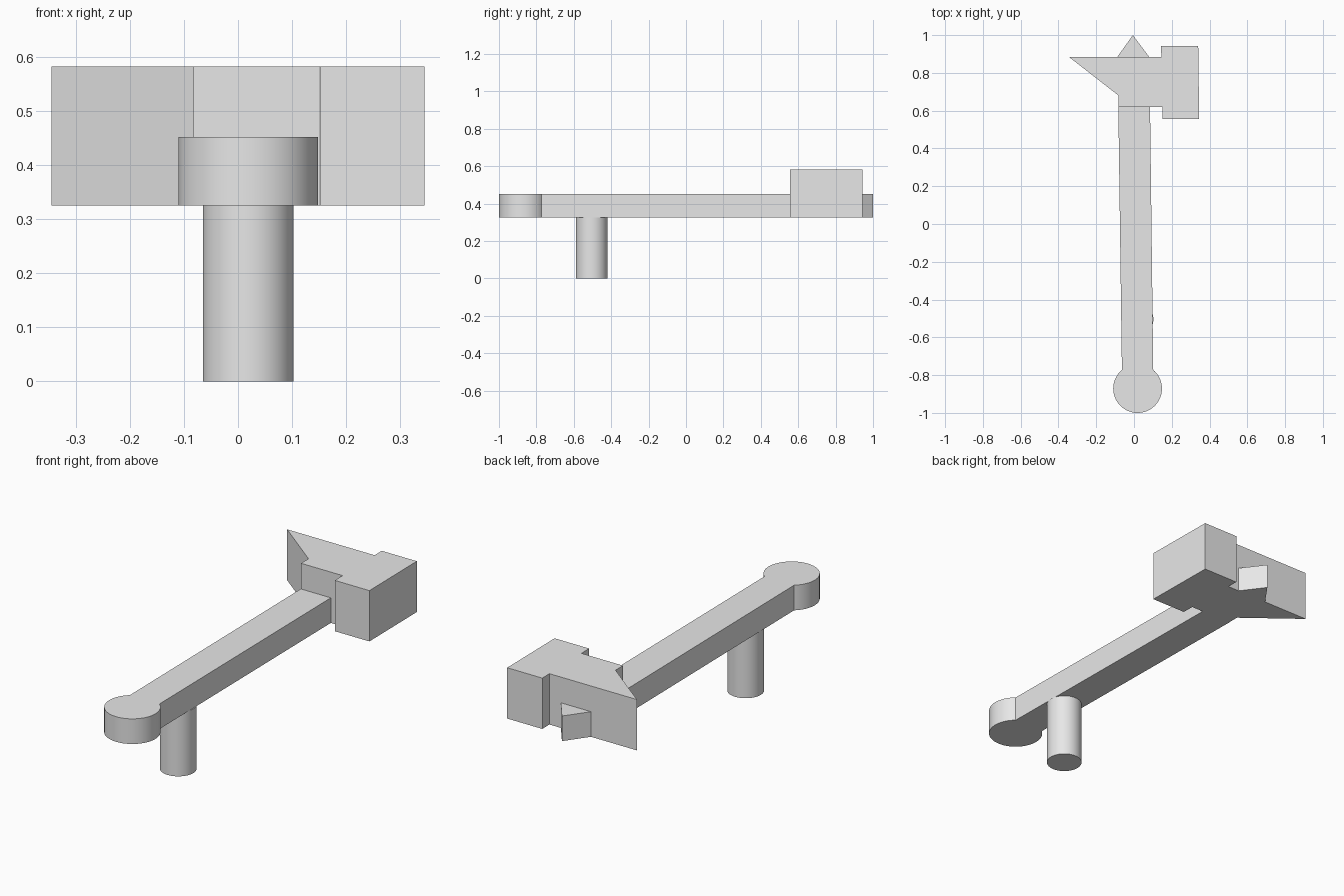
import bpy, bmesh
from math import cos, sin, radians

cube = bpy.data.objects.get("Cube")
if cube:
    bpy.data.objects.remove(cube, do_unlink=True)

grey = bpy.data.materials.new("plain grey")
grey.use_nodes = True
GREY = (0.8, 0.8, 0.8, 1)
grey.diffuse_color = GREY
grey.node_tree.nodes["Principled BSDF"].inputs["Base Color"].default_value = GREY

BASE, SHAFT_TOP, HEAD_TOP = 0.325, 0.452, 0.582


def arc(cx, cy, r, start, end, steps):
    """Points along a circular arc, angles in degrees."""
    angles = [radians(start + (end - start) * i / steps) for i in range(steps + 1)]
    return [(cx + r * cos(a), cy + r * sin(a)) for a in angles]


def extrude(name, outline, bottom, top):
    """Raise a flat outline into a solid."""
    bm = bmesh.new()
    face = bm.faces.new([bm.verts.new((x, y, bottom)) for x, y in outline])
    raised = bmesh.ops.extrude_face_region(bm, geom=[face])["geom"]
    verts = [v for v in raised if isinstance(v, bmesh.types.BMVert)]
    bmesh.ops.translate(bm, verts=verts, vec=(0, 0, top - bottom))
    bmesh.ops.recalc_face_normals(bm, faces=bm.faces)
    mesh = bpy.data.meshes.new(name)
    bm.to_mesh(mesh)
    bm.free()
    mesh.materials.append(grey)
    obj = bpy.data.objects.new(name, mesh)
    bpy.context.collection.objects.link(obj)
    bpy.ops.object.select_all(action='DESELECT')
    obj.select_set(True)
    bpy.context.view_layer.objects.active = obj
    bpy.ops.object.shade_smooth_by_angle(angle=radians(30))
    return obj


# Slightly tapering, leaning shaft that ends in a round knob
knob = arc(0.019, -0.871, 0.129, 50, -230, 56)
extrude("shaft_with_knob", [(0.085, 0.62)] + knob + [(-0.083, 0.62)], BASE, SHAFT_TOP)

# Hammer head: pointed beak on the right, square striking block on the left
head = [(-0.345, 0.885), (0.145, 0.885), (0.143, 0.943), (0.34, 0.943), (0.345, 0.557),
        (0.152, 0.557), (0.151, 0.62), (-0.082, 0.62), (-0.082, 0.68)]
extrude("hammer_head", head, BASE, HEAD_TOP)

# Short wedge spike at the back of the head
extrude("end_spike", [(-0.088, 0.885), (0.08, 0.885), (-0.006, 1.0)], BASE, SHAFT_TOP)

# Round peg hanging below the shaft
extrude("grip_peg", arc(0.019, -0.504, 0.084, 0, 354.375, 63), 0, BASE)
